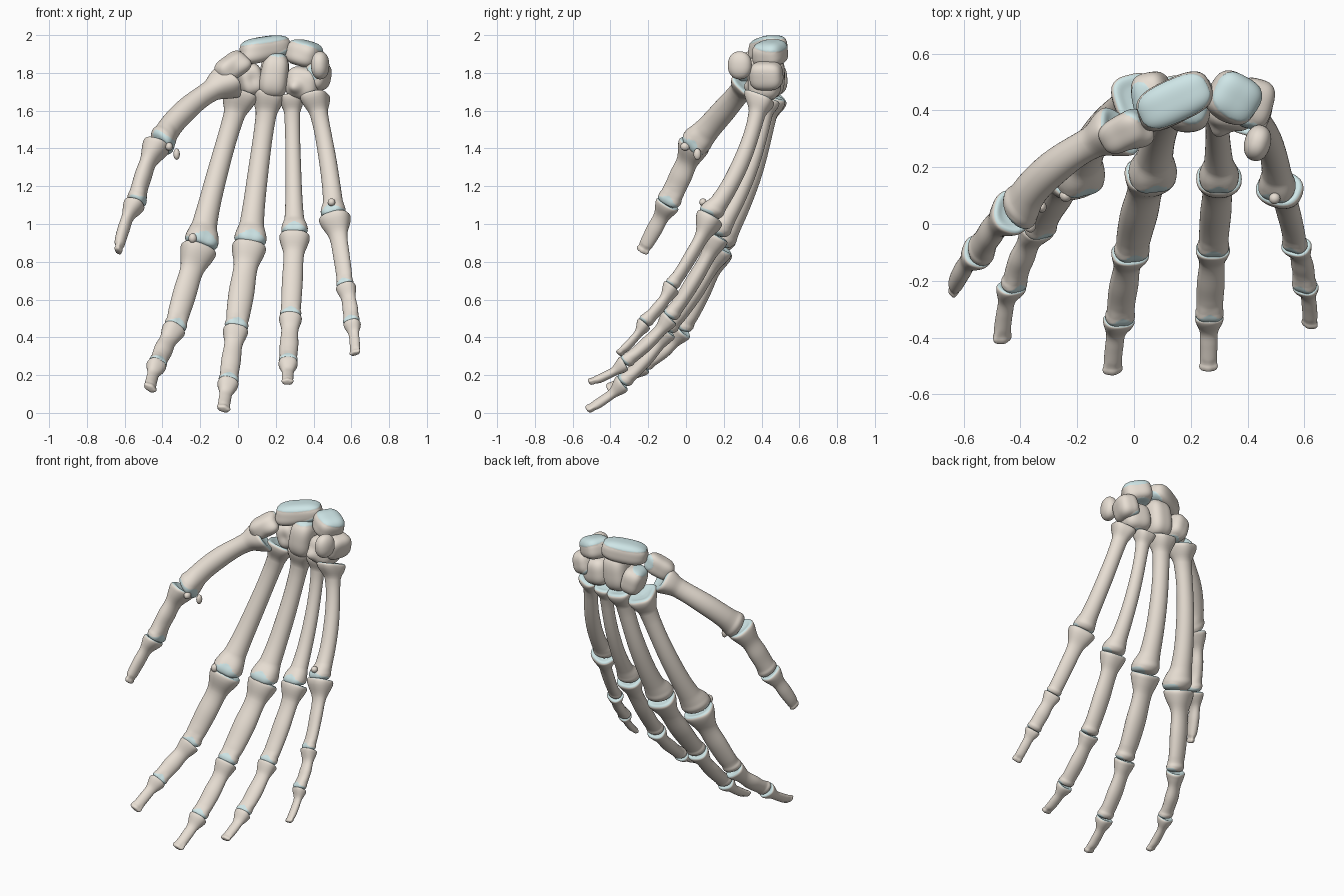
import bpy, bmesh, math
from mathutils import Vector, Euler

if "Cube" in bpy.data.objects:
    bpy.data.objects.remove(bpy.data.objects["Cube"])


def material(name, col):
    m = bpy.data.materials.new(name)
    m.diffuse_color = (*col, 1)
    m.use_nodes = True
    m.node_tree.nodes["Principled BSDF"].inputs["Base Color"].default_value = m.diffuse_color
    return m


BONE = material("bone", (0.80, 0.73, 0.65))
CART = material("cartilage", (0.62, 0.79, 0.80))
SEG = 36


def finish(name, bm):
    bmesh.ops.recalc_face_normals(bm, faces=bm.faces[:])
    for f in bm.faces:
        f.smooth = True
    me = bpy.data.meshes.new(name)
    bm.to_mesh(me)
    bm.free()
    me.materials.append(BONE)
    me.materials.append(CART)
    ob = bpy.data.objects.new(name, me)
    bpy.context.collection.objects.link(ob)


def smooth_profile(pts, n=5):
    # chord-length spline through (distance, half width, half depth, palm shift)
    pts = [Vector(p) for p in pts]
    c = [0]
    for p, q in zip(pts, pts[1:]):
        c.append(c[-1] + max((q - p).length, 1e-5))
    last = len(pts) - 1
    tan = [(pts[min(i + 1, last)] - pts[max(i - 1, 0)]) / (c[min(i + 1, last)] - c[max(i - 1, 0)])
           for i in range(last + 1)]
    out = []
    for i in range(last):
        h = c[i + 1] - c[i]
        for k in range(n):
            t = k / n
            out.append(pts[i] * (2*t**3 - 3*t*t + 1) + tan[i] * h * (t**3 - 2*t*t + t)
                       + pts[i+1] * (3*t*t - 2*t**3) + tan[i+1] * h * (t**3 - t*t))
    return out + [pts[-1]]


def long_bone(name, a, b, palm, radii, kind):
    rb, rs, rh = radii
    a, b = Vector(a), Vector(b)
    d = (b - a).normalized()
    if kind != "tip":
        b = b + d * 0.004                # head nestles into the next hollow base
    L = (b - a).length
    palm = Vector(palm)
    palm = (palm - d * palm.dot(d)).normalized()
    side = d.cross(palm)
    meta = kind == "meta"
    db = 1.12 if meta else 0.84          # depth ratios at base, shaft, head
    ds = 0.95 if meta else 0.75
    dh = {"meta": 1.0, "mid": 0.85, "tip": 0.6}[kind]
    oh = {"meta": 0.22, "mid": 0.12, "tip": 0.05}[kind] * rh
    base = [(0.17, 0), (0.09, 0.5), (0.0, 0.86), (0.14, 1.0), (0.5, 0.94)]
    prof = [(x * rb, w * rb, w * rb * db, 0) for x, w in base]
    k = rs * 0.55 + rb * 0.3
    prof.append((min(1.4 * rb, 0.36 * L), k, k * ds, -0.04 * rb))
    prof.append((0.54 * L, rs, rs * ds, 0))
    if L > 3.2 * rh:
        k = rs * 0.55 + rh * 0.4
        prof.append((max(L - 1.6 * rh, 0.66 * L), k, k * ds, oh * 0.3))
    head = [(0.9, 0.93), (0.5, 1.0), (0.18, 0.86), (0.04, 0.52), (0, 0)]
    prof += [(L - x * rh, w * rh, w * rh * dh, oh) for x, w in head]

    bow = 0.045 if meta else 0.012
    bm = bmesh.new()
    rings, mats = [], []
    for x, w, dep, off in smooth_profile(prof):
        t = min(max(x / L, 0), 1)
        hw = min(max((x - L + 1.6 * rh) / (0.8 * rh), 0), 1)
        bw = min(max(1 - x / (1.5 * rb), 0), 1)
        ctr = a + d * x - palm * (bow * 4 * t * (1 - t) - off)
        ring, flag = [], []
        for i in range(SEG):
            th = 2 * math.pi * i / SEG
            cs, sn = math.cos(th), math.sin(th)
            p = 2 + (1.2 * bw if meta else 0.5 * bw)
            r = (abs(cs)**p + abs(sn)**p) ** (-1 / p)
            if kind != "tip":
                r *= 1 - 0.2 * hw * max(0, cs)**6
            else:
                r *= 1 + 0.05 * hw * math.cos(5 * th)
            lim = L - rh * (0.42 + 0.4 * cs + 0.16 * math.cos(3 * th))
            on = kind != "tip" and x > lim
            if on:
                r *= 1.03
            flag.append(on or (x < 0.05 * rb or w < 0.8 * rb and x < 0.2 * rb))
            ring.append(bm.verts.new(ctr + side * (w * r * sn) + palm * (dep * r * cs)))
        rings.append(ring)
        mats.append(flag)
    for r0, r1, m in zip(rings, rings[1:], mats):
        for i in range(SEG):
            j = (i + 1) % SEG
            f = bm.faces.new((r0[i], r0[j], r1[j], r1[i]))
            f.material_index = int(m[i] and m[j])
    bmesh.ops.remove_doubles(bm, verts=bm.verts[:], dist=1e-5)
    finish(name, bm)


def blob(name, loc, rad, rot=(0, 0, 0), bumps=(), cart=(), p=3.0):
    # rounded bone: bumps = (direction, amount, tightness), cart = (direction, min cosine)
    bm = bmesh.new()
    bmesh.ops.create_icosphere(bm, subdivisions=5, radius=1)
    R = Euler([math.radians(x) for x in rot]).to_matrix()
    patches = [(Vector(q).normalized(), c) for q, c in cart]
    for f in bm.faces:
        n = f.calc_center_median().normalized()
        f.material_index = int(any(n.dot(q) > c for q, c in patches))
    for v in bm.verts:
        n = v.co.normalized()
        s = sum(abs(x)**p for x in n) ** (-1 / p)
        for q, amt, k in bumps:
            s *= 1 + amt * math.exp(k * (n.dot(Vector(q).normalized()) - 1))
        if any(n.dot(q) > c for q, c in patches):
            s *= 1.025
        v.co = Vector(loc) + R @ Vector([x * r * s for x, r in zip(n, rad)])
    finish(name, bm)


# fingers: palm direction, joint positions, (base, shaft, head) radius of each bone
DIGITS = {
    "thumb": ((0.85, -0.35, -0.3),
              [(-.045, .33, 1.755), (-.425, .045, 1.425), (-.545, -.095, 1.11), (-.637, -.235, .85)],
              [(.082, .064, .08), (.083, .06, .064), (.064, .042, .034)]),
    "index": ((.25, -1, 0),
              [(.015, .44, 1.685), (-.205, .17, .875), (-.337, -.015, .445), (-.43, -.22, .255),
               (-.467, -.415, .125)],
              [(.084, .056, .09), (.095, .063, .06), (.062, .051, .05), (.052, .032, .037)]),
    "middle": ((.1, -1, 0),
               [(.165, .44, 1.685), (.06, .18, .885), (-.012, -.10, .44), (-.052, -.335, .16),
                (-.078, -.525, .015)],
               [(.08, .055, .085), (.09, .068, .063), (.066, .052, .053), (.055, .033, .036)]),
    "ring": ((0, -1, 0),
             [(.285, .43, 1.67), (.30, .165, .94), (.278, -.085, .505), (.265, -.325, .265),
              (.262, -.515, .16)],
             [(.062, .042, .07), (.08, .055, .056), (.06, .049, .05), (.05, .031, .032)]),
    "little": ((-.3, -1, 0),
               [(.405, .39, 1.68), (.51, .13, 1.04), (.57, -.075, .67), (.603, -.22, .475),
                (.62, -.36, .31)],
               [(.072, .047, .066), (.083, .045, .046), (.053, .042, .045), (.045, .028, .03)]),
}
for digit, (palm, joints, radii) in DIGITS.items():
    names = ["metacarpal", "proximal_phalanx", "middle_phalanx", "distal_phalanx"]
    if digit == "thumb":
        names.remove("middle_phalanx")
    for i, part in enumerate(names):
        kind = "meta" if i == 0 else "tip" if i == len(names) - 1 else "mid"
        long_bone(f"{digit}_{part}", joints[i], joints[i + 1], palm, radii[i], kind)

# wrist bones, upper row
blob("scaphoid", (.145, .435, 1.925), (.138, .078, .066), (0, -8, 25),
     [((-1, -.6, -.8), .15, 6), ((.4, -.3, -1), -.2, 5)], [((0, 0, 1), .5), ((.6, -.3, -.8), .7)])
blob("lunate", (.35, .445, 1.9), (.09, .085, .07), (0, 14, -30),
     [((0, 0, -1), -.2, 5), ((0, -1, -.4), .1, 8)], [((0, .25, 1), .5), ((0, 0, -1), .75)])
blob("triquetrum", (.42, .425, 1.785), (.064, .088, .075), (0, 15, -15),
     [((1, .5, -.3), .06, 6)], [((-.5, 0, -1), .7), ((0, -1, .3), .85)])
blob("pisiform", (.435, .285, 1.84), (.046, .064, .074), (0, 0, -15), p=2.2)
# wrist bones, lower row
blob("trapezium", (-.035, .325, 1.83), (.088, .062, .062), (0, -30, 30),
     [((.5, -1, -.2), .4, 9), ((-.3, .1, -1), -.1, 6), ((-1, 0, -.2), .08, 8), ((1, .3, .8), .15, 8)],
     [((-.3, 0, -1), .75), ((1, .5, 0), .8)])
blob("trapezoid", (.065, .445, 1.765), (.066, .09, .085), (0, -15, 10),
     [((0, -1, 0), -.15, 6)], [((0, 0, -1), .85), ((-.3, 0, 1), .8)])
blob("capitate", (.19, .425, 1.785), (.08, .098, .12), (0, 6, 0),
     [((1, -.2, .1), -.06, 6), ((-1, -.3, .4), -.12, 6), ((0, -1, -.3), .05, 6)],
     [((0, 0, 1), .75), ((0, 0, -1), .93)])
blob("hamate", (.345, .415, 1.745), (.09, .085, .088), (0, 8, -10),
     [((-.25, -1, -.2), .36, 20), ((1, 0, .8), -.15, 5)],
     [((.6, .1, 1), .75), ((0, .1, -1), .9)])

# small round sesamoid bones beside the knuckles
for name, loc, rad in [
    ("thumb_sesamoid_outer", (-.365, -.005, 1.41), (.02, .025, .022)),
    ("thumb_sesamoid_inner", (-.325, .06, 1.37), (.017, .02, .03)),
    ("index_sesamoid", (-.24, .10, .925), (.022, .022, .026)),
    ("little_sesamoid", (.495, .09, 1.115), (.02, .02, .02)),
]:
    blob(name, loc, rad, p=2)
